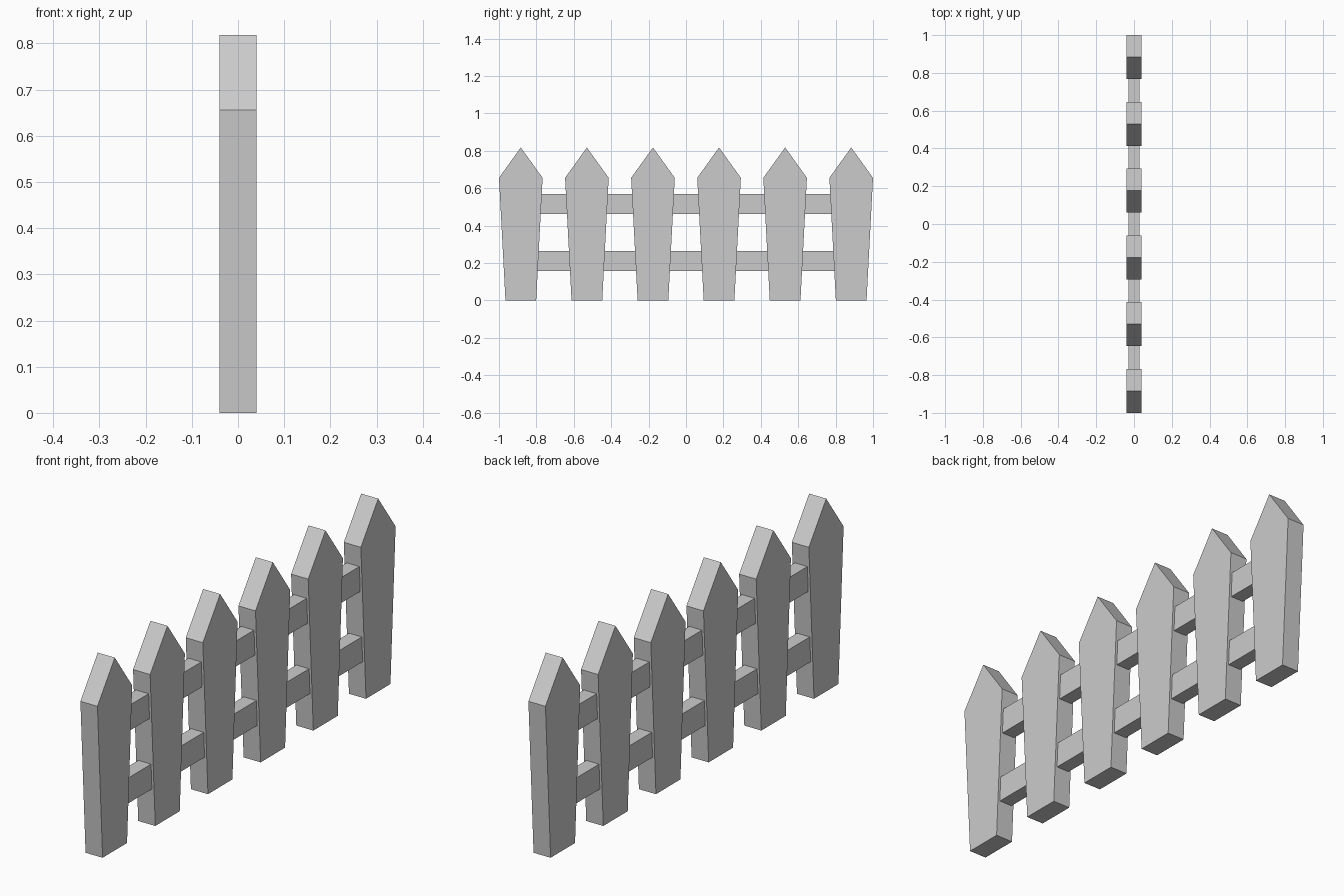
import bpy, bmesh

if "Cube" in bpy.data.objects:
    bpy.data.objects.remove(bpy.data.objects["Cube"])

PICKETS = 6
SPACING = 0.3533


def extruded_profile(name, profile, half_depth, y=0.0):
    """Closed (y, z) profile extruded along x, centred on x = 0."""
    bm = bmesh.new()
    face = bm.faces.new([bm.verts.new((-half_depth, py, pz)) for py, pz in profile])
    ext = bmesh.ops.extrude_face_region(bm, geom=[face])
    moved = [v for v in ext["geom"] if isinstance(v, bmesh.types.BMVert)]
    bmesh.ops.translate(bm, verts=moved, vec=(2 * half_depth, 0, 0))
    bmesh.ops.recalc_face_normals(bm, faces=bm.faces)
    mesh = bpy.data.meshes.new(name)
    bm.to_mesh(mesh)
    bm.free()
    obj = bpy.data.objects.new(name, mesh)
    obj.location.y = y
    bpy.context.collection.objects.link(obj)
    return obj


# Tapered pickets with pointed tops
picket = [(-0.082, 0), (0.082, 0), (0.1165, 0.656), (0, 0.818), (-0.1165, 0.656)]
for i in range(PICKETS):
    extruded_profile(f"picket_{i + 1}", picket, 0.04, (i - (PICKETS - 1) / 2) * SPACING)

# Horizontal rails running through the pickets
end = SPACING * (PICKETS - 1) / 2
for name, z0, z1 in (("lower_rail", 0.157, 0.265), ("upper_rail", 0.462, 0.57)):
    extruded_profile(name, [(-end, z0), (end, z0), (end, z1), (-end, z1)], 0.03)
